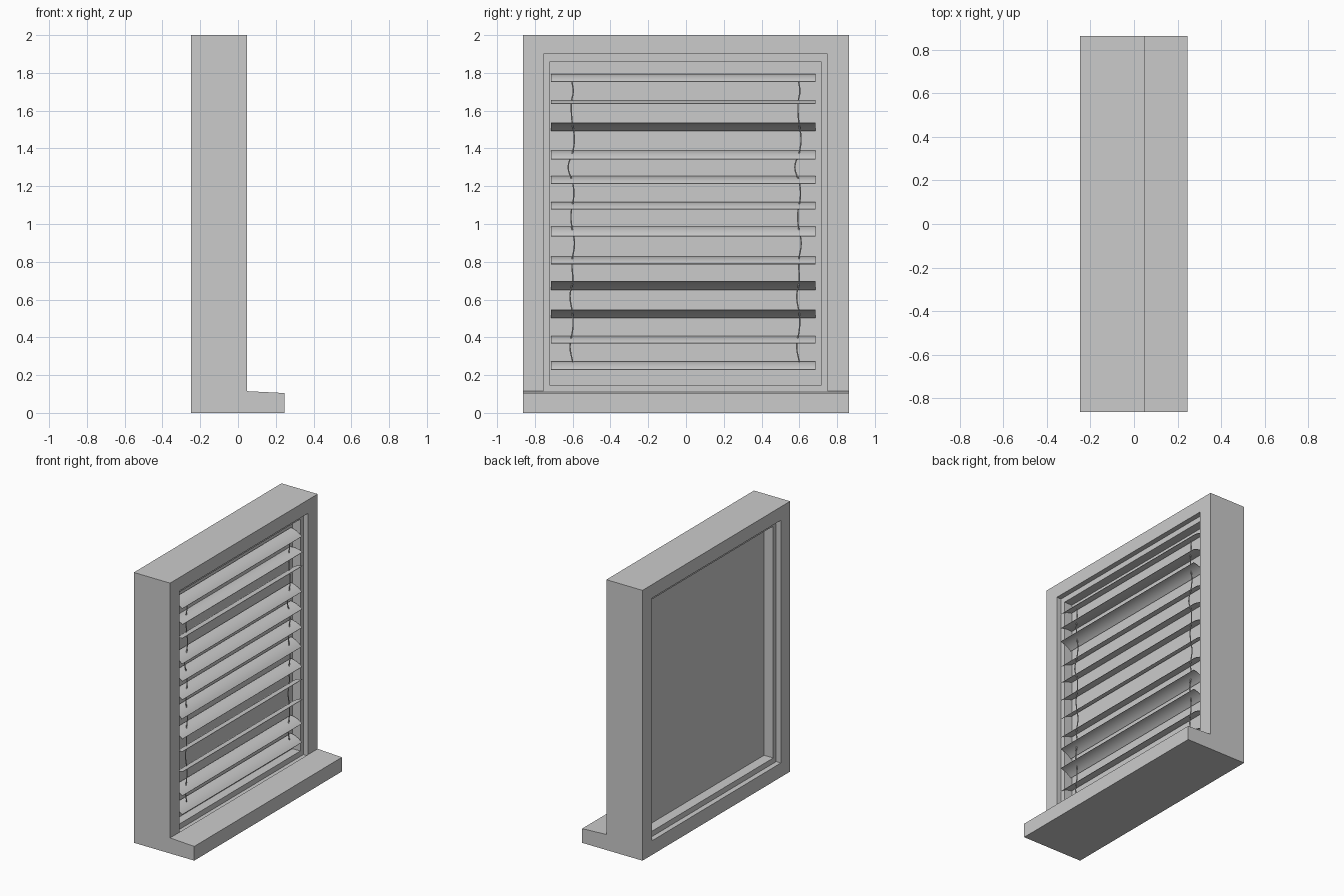
import bpy, bmesh, math

if "Cube" in bpy.data.objects:
    bpy.data.objects.remove(bpy.data.objects["Cube"])


def make(name, verts, faces):
    me = bpy.data.meshes.new(name)
    me.from_pydata(verts, [], faces)
    bm = bmesh.new()
    bm.from_mesh(me)
    bmesh.ops.recalc_face_normals(bm, faces=bm.faces)
    bm.to_mesh(me)
    bm.free()
    ob = bpy.data.objects.new(name, me)
    bpy.context.collection.objects.link(ob)
    return ob


def rect(y0, y1, z0, z1, x):
    return [(x, y0, z0), (x, y1, z0), (x, y1, z1), (x, y0, z1)]


def ring(name, outer, inner, x0, x1):
    """Rectangular frame with a rectangular hole through x."""
    v = rect(*outer, x0) + rect(*outer, x1) + rect(*inner, x0) + rect(*inner, x1)
    f = []
    for i in range(4):
        j = (i + 1) % 4
        f += [(i, j, j + 4, i + 4), (i + 8, j + 8, j + 12, i + 12),
              (i, j, j + 8, i + 8), (i + 4, j + 4, j + 12, i + 12)]
    return make(name, v, f)


def extrude_y(name, profile, y0, y1):
    """Closed x-z profile extruded along y."""
    n = len(profile)
    v = [(x, y0, z) for x, z in profile] + [(x, y1, z) for x, z in profile]
    f = [(i, (i + 1) % n, (i + 1) % n + n, i + n) for i in range(n)]
    f += [tuple(range(n)), tuple(range(n, 2 * n))]
    return make(name, v, f)


def smooth(ob):
    bpy.ops.object.select_all(action='DESELECT')
    ob.select_set(True)
    bpy.context.view_layer.objects.active = ob
    bpy.ops.object.shade_smooth_by_angle(angle=math.radians(35))


# Wall frame, inner sash and pane
opening = (-0.755, 0.75, 0.105, 1.9)
sash_hole = (-0.72, 0.715, 0.145, 1.86)
ring("window_frame", (-0.863, 0.863, 0, 2), opening, -0.248, 0.048)
ring("sash", opening, sash_hole, -0.21, 0.01)
y0, y1, z0, z1 = sash_hole
extrude_y("pane", [(-0.135, z0), (-0.055, z0), (-0.055, z1), (-0.135, z1)], y0, y1)

# Projecting sill with a slight fall
extrude_y("sill", [(0.048, 0), (0.246, 0), (0.246, 0.105), (0.048, 0.115)], -0.863, 0.863)

# Curved blind slats: (height, tilt in degrees, positive = front edge down)
slats = [(1.778, 24), (1.65, 8), (1.52, -25), (1.37, 27), (1.238, 22), (1.102, 22),
         (0.965, 31), (0.812, 22), (0.68, -26), (0.53, -26), (0.392, 22), (0.255, 26)]
SEG, HALF, RISE, THICK = 8, 0.05, 0.008, 0.003
for k, (z, tilt) in enumerate(slats):
    us = [-1 + 2 * i / SEG for i in range(SEG + 1)]
    arc = [(u * HALF, RISE * (0.5 - u * u)) for u in us]
    arc += [(x, h - THICK) for x, h in reversed(arc)]
    c, s = math.cos(math.radians(tilt)), math.sin(math.radians(tilt))
    prof = [(x * c + h * s, z - x * s + h * c) for x, h in arc]
    smooth(extrude_y(f"slat_{k + 1}", prof, -0.715, 0.685))

# Two slack ladder cords
wave = [(1.76, -5), (1.70, 3), (1.65, -6), (1.55, -4), (1.45, 9), (1.38, 0), (1.30, -24),
        (1.22, 0), (1.15, 6), (1.05, -9), (0.98, -4), (0.90, 10), (0.80, -4), (0.70, 0),
        (0.62, -14), (0.52, 0), (0.45, 1), (0.35, -14), (0.27, 0)]
for side, yc in (("left", -0.6), ("right", 0.6)):
    cu = bpy.data.curves.new(f"cord_{side}", 'CURVE')
    cu.dimensions = '3D'
    cu.bevel_depth = 0.004
    cu.bevel_resolution = 1
    cu.use_fill_caps = True
    cu.resolution_u = 4
    sp = cu.splines.new('BEZIER')
    sp.bezier_points.add(len(wave) - 1)
    for p, (z, d) in zip(sp.bezier_points, wave):
        p.co = (0, yc + d / 1000, z)
        p.handle_left_type = p.handle_right_type = 'AUTO'
    bpy.context.collection.objects.link(bpy.data.objects.new(f"cord_{side}", cu))
